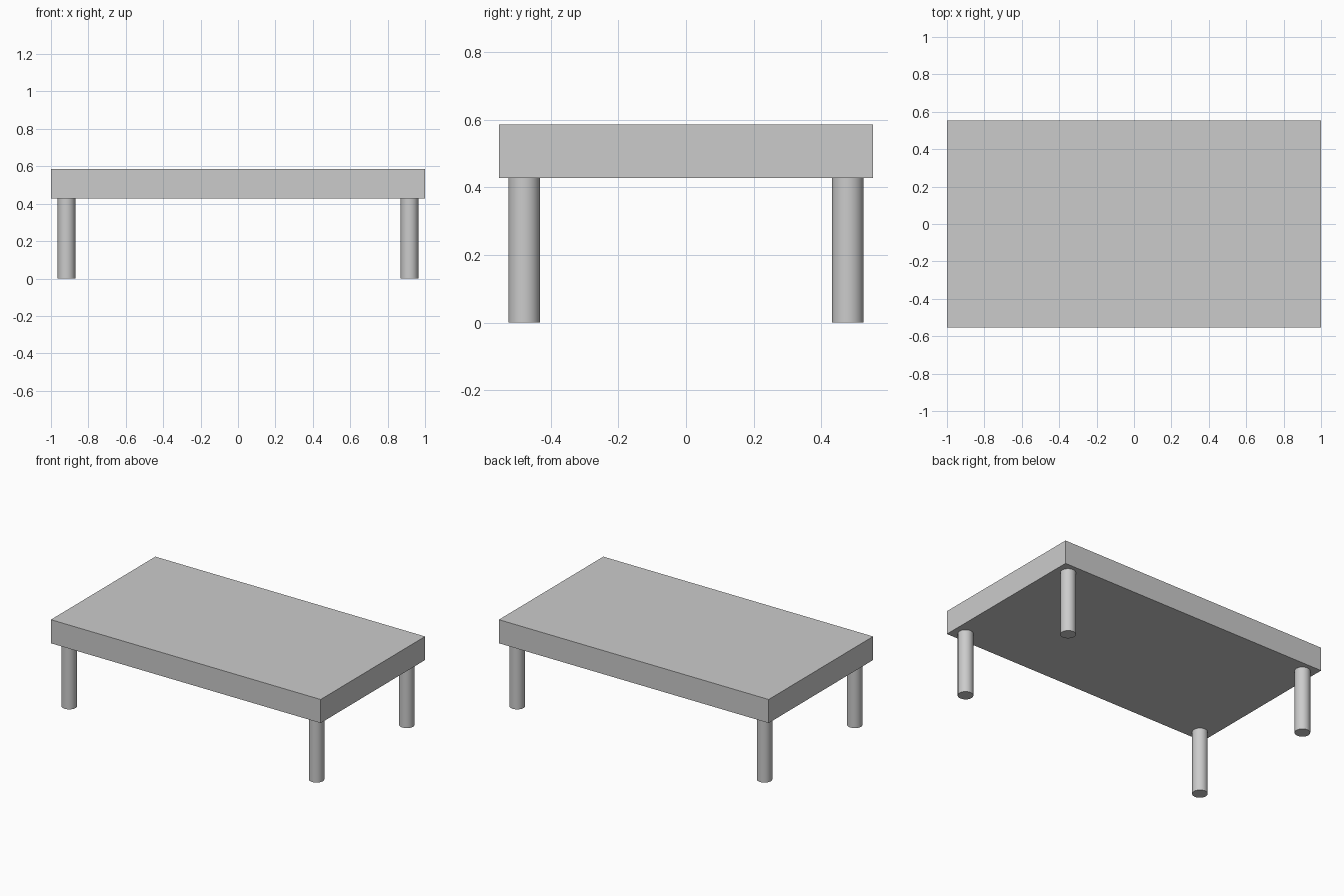
import bpy

if "Cube" in bpy.data.objects:
    bpy.data.objects.remove(bpy.data.objects["Cube"])

TOP_Z, UNDER_Z = 0.586, 0.428
HALF_X, HALF_Y = 1.0, 0.553
LEG_X, LEG_Y, LEG_R = 0.917, 0.478, 0.047

# Thick slab top
bpy.ops.mesh.primitive_cube_add(size=1, location=(0, 0, (TOP_Z + UNDER_Z) / 2))
top = bpy.context.object
top.name = "table_top"
top.scale = (2 * HALF_X, 2 * HALF_Y, TOP_Z - UNDER_Z)
bpy.ops.object.transform_apply(location=False, rotation=False, scale=True)


# Round legs, one per corner
def add_leg(name, x, y):
    bpy.ops.mesh.primitive_cylinder_add(vertices=32, radius=LEG_R, depth=UNDER_Z,
                                        location=(x, y, UNDER_Z / 2))
    bpy.context.object.name = name
    bpy.ops.object.shade_smooth_by_angle()


for side, sx in (("left", -1), ("right", 1)):
    for end, sy in (("front", -1), ("back", 1)):
        add_leg(f"{end}_{side}_leg", sx * LEG_X, sy * LEG_Y)
